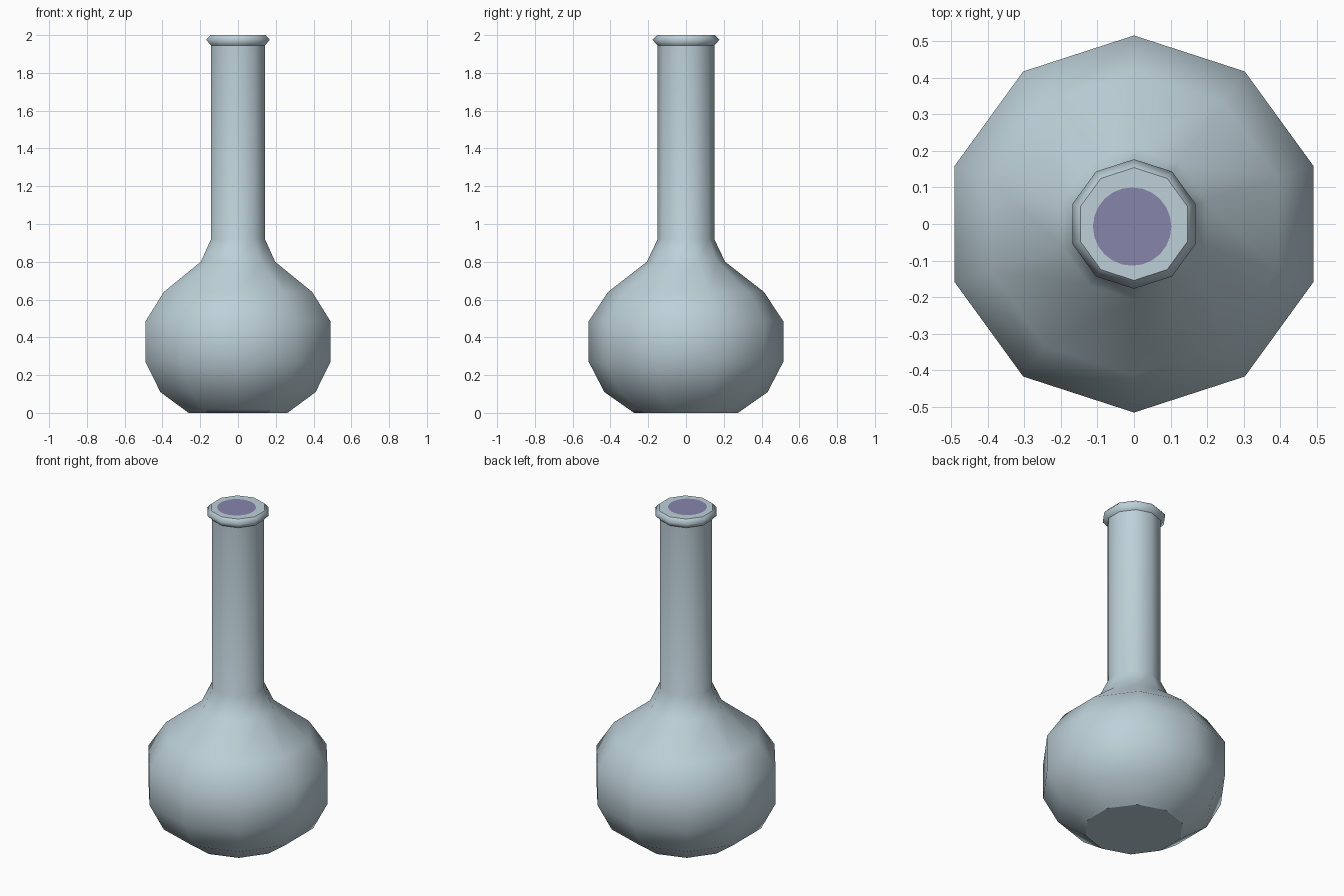
import bpy, bmesh, math

if "Cube" in bpy.data.objects:
    bpy.data.objects.remove(bpy.data.objects["Cube"])

SIDES = 10


def material(name, rgb):
    m = bpy.data.materials.new(name)
    m.diffuse_color = (*rgb, 1)
    m.use_nodes = True
    m.node_tree.nodes["Principled BSDF"].inputs["Base Color"].default_value = m.diffuse_color
    return m


glass = material("pale_blue_grey", (0.51, 0.63, 0.69))
purple = material("muted_purple", (0.24, 0.235, 0.41))


def add_object(name, bm, mats):
    bmesh.ops.recalc_face_normals(bm, faces=bm.faces[:])
    me = bpy.data.meshes.new(name)
    bm.to_mesh(me)
    bm.free()
    for m in mats:
        me.materials.append(m)
    ob = bpy.data.objects.new(name, me)
    bpy.context.collection.objects.link(ob)
    return ob


# Flask body: ten-sided lathe (radius, height), with flat base and top
profile = [(0.275, 0.0), (0.292, 0.012), (0.432, 0.11), (0.515, 0.27),
           (0.515, 0.485), (0.413, 0.64), (0.207, 0.80), (0.15, 0.92),
           (0.15, 1.945), (0.177, 1.975), (0.154, 2.0)]
bm = bmesh.new()
rings = []
for r, z in profile:
    angles = [math.pi / 2 + math.tau * i / SIDES for i in range(SIDES)]
    rings.append([bm.verts.new((r * math.cos(a), r * math.sin(a), z)) for a in angles])
for low, high in zip(rings, rings[1:]):
    for i in range(SIDES):
        j = (i + 1) % SIDES
        bm.faces.new((low[i], low[j], high[j], high[i])).smooth = True
bm.faces.new(rings[0][::-1])
bm.faces.new(rings[-1])

# Crisp edges at the base, under the lip and around the top
for k in (0, 8, 10):
    for i in range(SIDES):
        bm.edges.get((rings[k][i], rings[k][(i + 1) % SIDES])).smooth = False

# Small purple trace along the front of the base
for f in bm.faces:
    c = f.calc_center_median()
    if 0.001 < c.z < 0.012 and c.y < -0.22:
        f.material_index = 1
add_object("flask_body", bm, [glass, purple])

# Purple opening: thin disc on the top face
bm = bmesh.new()
bmesh.ops.create_circle(bm, cap_ends=True, segments=24, radius=0.107)
bmesh.ops.translate(bm, verts=bm.verts[:], vec=(-0.005, -0.007, 2.001))
disc = add_object("mouth_opening", bm, [purple])
if disc.data.polygons[0].normal.z < 0:
    disc.data.flip_normals()
